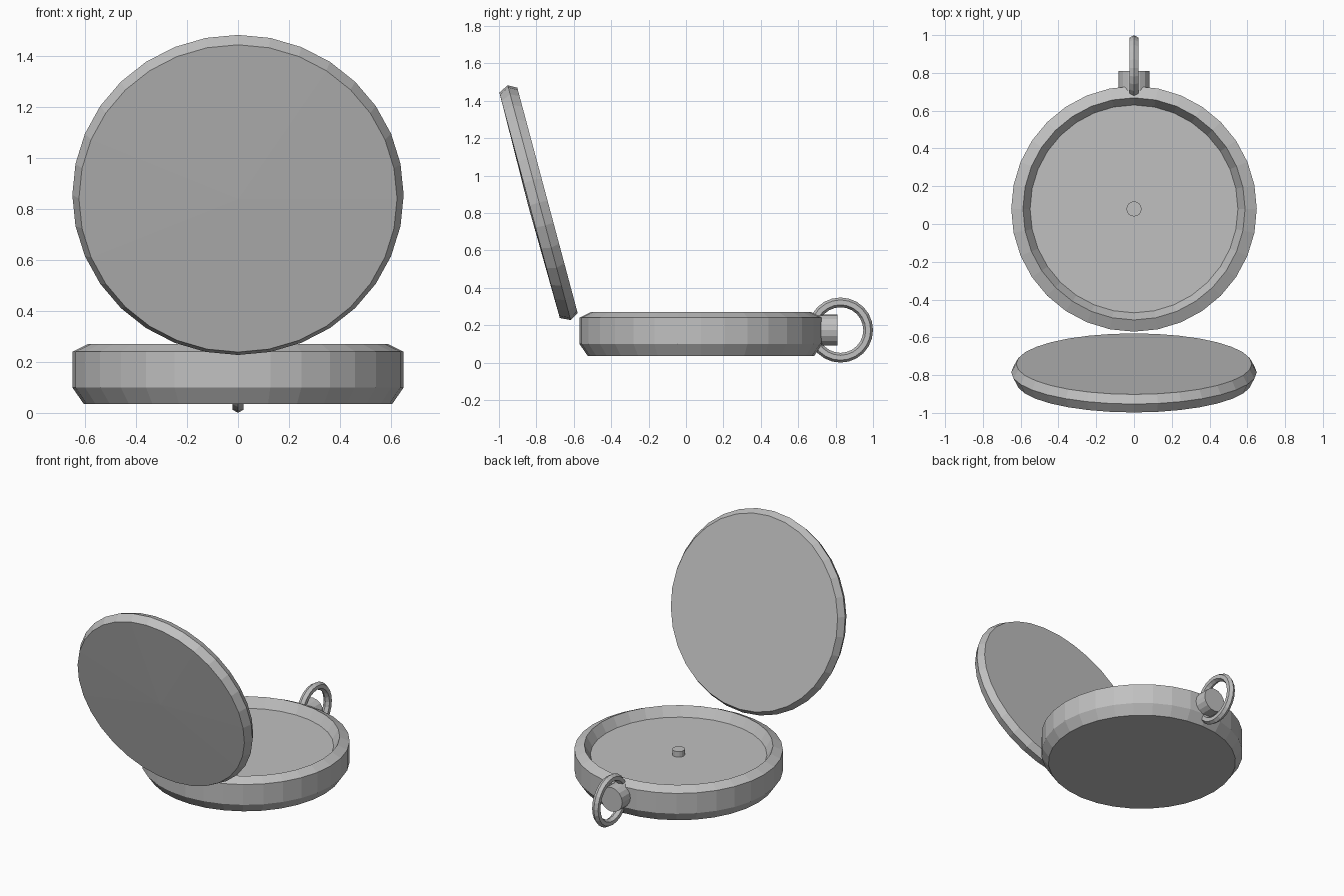
import bpy
import bmesh
from math import cos, sin, pi, radians
from mathutils import Matrix, Vector

cube = bpy.data.objects.get("Cube")
if cube:
    bpy.data.objects.remove(cube, do_unlink=True)

# One plain metal colour
metal = bpy.data.materials.new("grey_metal")
metal.use_nodes = True
metal.diffuse_color = (0.53, 0.53, 0.53, 1)
metal.node_tree.nodes["Principled BSDF"].inputs["Base Color"].default_value = (0.53, 0.53, 0.53, 1)


def add_object(name, bm, matrix):
    bmesh.ops.recalc_face_normals(bm, faces=bm.faces)
    mesh = bpy.data.meshes.new(name)
    bm.to_mesh(mesh)
    bm.free()
    mesh.materials.append(metal)
    obj = bpy.data.objects.new(name, mesh)
    obj.matrix_world = matrix
    bpy.context.collection.objects.link(obj)
    return obj


def turned(name, profile, sides, matrix):
    """Closed solid turned about local z; radius 0 gives a pole, otherwise a flat cap."""
    bm = bmesh.new()
    rings = []
    for r, z in profile:
        count = sides if r > 0 else 1
        rings.append([bm.verts.new((r * cos(2 * pi * i / sides), r * sin(2 * pi * i / sides), z))
                      for i in range(count)])
    for a, b in zip(rings, rings[1:]):
        for i in range(sides):
            j = (i + 1) % sides
            if len(b) == 1:
                bm.faces.new((a[i], a[j], b[0]))
            else:
                bm.faces.new((a[i], a[j], b[j], b[i]))
    for ring in (rings[0], rings[-1]):
        if len(ring) > 1:
            bm.faces.new(ring)
    return add_object(name, bm, matrix)


def torus(name, major, minor, major_sides, minor_sides, matrix):
    bm = bmesh.new()
    loops = []
    for i in range(major_sides):
        a = 2 * pi * i / major_sides
        loop = []
        for k in range(minor_sides):
            b = 2 * pi * k / minor_sides
            r = major + minor * cos(b)
            loop.append(bm.verts.new((r * cos(a), r * sin(a), minor * sin(b))))
        loops.append(loop)
    for i, loop in enumerate(loops):
        after = loops[(i + 1) % major_sides]
        for k in range(minor_sides):
            m = (k + 1) % minor_sides
            bm.faces.new((loop[k], after[k], after[m], loop[m]))
    return add_object(name, bm, matrix)


# Case with bevelled edges and a sunken dial
case_centre = Matrix.Translation((0, 0.08, 0))
turned("case", [(0.605, 0.035), (0.65, 0.10), (0.65, 0.24), (0.588, 0.27), (0.55, 0.205)],
       32, case_centre)

# Small pin in the middle of the dial
turned("dial_pin", [(0.04, 0.20), (0.04, 0.243)], 16, case_centre)

# Open lid leaning forward, slightly domed on the outside
lid_place = Matrix.Translation((0, -0.785, 0.855)) @ Matrix.Rotation(radians(105), 4, 'X')
turned("lid", [(0.624, -0.046), (0.65, 0), (0.624, 0.053), (0, 0.061)], 32, lid_place)

# Crown pointing backwards
turned("crown", [(0.083, 0), (0.083, 0.15)], 16,
       Matrix.Translation((0, 0.66, 0.174)) @ Matrix.Rotation(radians(-90), 4, 'X'))

# Hanging ring through the crown
torus("hanging_ring", 0.148, 0.026, 24, 6,
      Matrix.Translation((0, 0.826, 0.174)) @ Matrix.Rotation(radians(90), 4, 'Y'))
